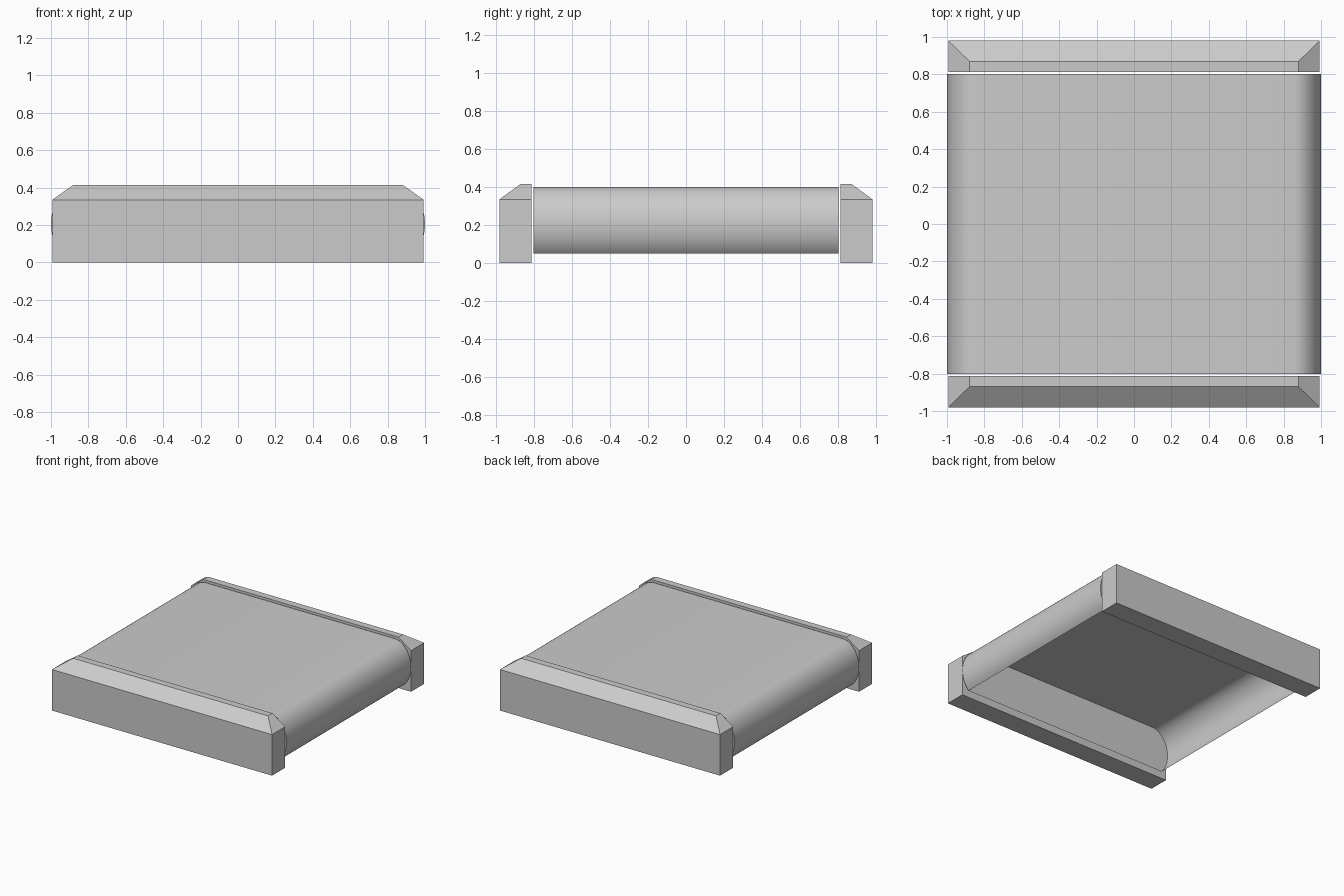
import bpy, bmesh, math

if "Cube" in bpy.data.objects:
    bpy.data.objects.remove(bpy.data.objects["Cube"])


def make_object(name, bm):
    bmesh.ops.recalc_face_normals(bm, faces=bm.faces)
    mesh = bpy.data.meshes.new(name)
    bm.to_mesh(mesh)
    bm.free()
    obj = bpy.data.objects.new(name, mesh)
    bpy.context.collection.objects.link(obj)
    return obj


# Belt cover: flat top, elliptical rolled sides, closed ends, open underneath
HALF_LEN, TOP_Z, MID_Z, BOTTOM_Z, ROLL = 0.802, 0.40, 0.205, 0.05, 0.15
rise = TOP_Z - MID_Z
low = math.asin((BOTTOM_Z - MID_Z) / rise)
STEPS = 20
right = []
for i in range(STEPS + 1):
    a = low + (math.pi / 2 - low) * i / STEPS
    right.append((1 - ROLL + ROLL * math.cos(a), MID_Z + rise * math.sin(a)))
profile = right + [(-x, z) for x, z in reversed(right)]

bm = bmesh.new()
front = [bm.verts.new((x, -HALF_LEN, z)) for x, z in profile]
back = [bm.verts.new((x, HALF_LEN, z)) for x, z in profile]
for i in range(len(profile) - 1):
    bm.faces.new((front[i], back[i], back[i + 1], front[i + 1]))
bm.faces.new(front)
bm.faces.new(list(reversed(back)))
belt = make_object("belt", bm)
# outward normals on the open shell
if max(belt.data.polygons, key=lambda p: p.center.z).normal.z < 0:
    belt.data.flip_normals()
bpy.context.view_layer.objects.active = belt
belt.select_set(True)
bpy.ops.object.shade_smooth_by_angle(angle=math.radians(30))


# Side rails: block with sloped top on the outer side and both ends
def rail(name, side):
    bm = bmesh.new()
    rings = []
    for x, y_out, z in ((0.993, 0.98, 0), (0.993, 0.98, 0.335), (0.88, 0.87, 0.415)):
        rings.append([bm.verts.new((px, side * py, z)) for px, py in
                      ((-x, 0.812), (x, 0.812), (x, y_out), (-x, y_out))])
    for a, b in zip(rings, rings[1:]):
        for i in range(4):
            j = (i + 1) % 4
            bm.faces.new((a[i], a[j], b[j], b[i]))
    bm.faces.new(rings[0])
    bm.faces.new(rings[-1])
    return make_object(name, bm)


rail("front_rail", -1)
rail("back_rail", 1)
